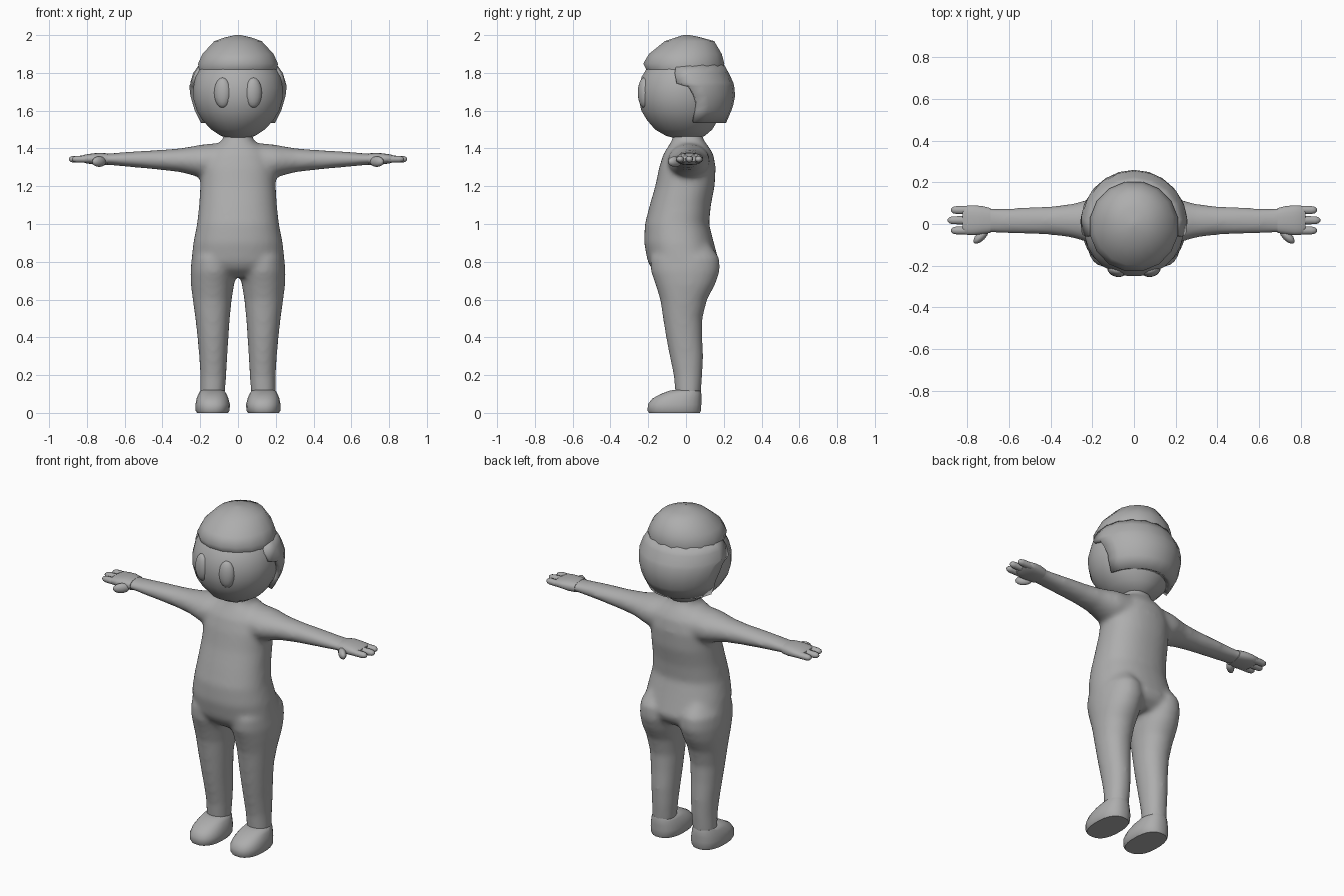
import bpy, bmesh, math
from mathutils import Matrix, Vector

grey = bpy.data.materials.new("plain grey")
grey.diffuse_color = (0.42, 0.42, 0.42, 1)


def loft(bm, rings, axis="z", n=24, power=2.0, flip=1):
    """Capped tube; each ring is (position, a_min, a_max, b_min, b_max)."""
    rows = []
    for t, a0, a1, b0, b1 in rings:
        row = []
        for k in range(n):
            ang = 2 * math.pi * (k + 0.5) / n
            c, s = math.cos(ang), math.sin(ang)
            a = (a0 + a1) / 2 + (a1 - a0) / 2 * math.copysign(abs(c) ** (2 / power), c)
            b = (b0 + b1) / 2 + (b1 - b0) / 2 * math.copysign(abs(s) ** (2 / power), s)
            co = (a * flip, b, t) if axis == "z" else (t * flip, a, b)
            row.append(bm.verts.new(co))
        rows.append(row)
    for lo, hi in zip(rows, rows[1:]):
        for k in range(n):
            m = (k + 1) % n
            bm.faces.new((lo[k], lo[m], hi[m], hi[k]))
    bm.faces.new(rows[0][::-1])
    bm.faces.new(rows[-1])


def ellipsoid(bm, centre, radii, turn=0.0, seg=16):
    mat = (Matrix.Translation(Vector(centre)) @ Matrix.Rotation(turn, 4, "Z")
           @ Matrix.Diagonal((*radii, 1)))
    bmesh.ops.create_uvsphere(bm, u_segments=seg, v_segments=seg // 2 + 2, radius=1, matrix=mat)


def finish(name, bm, angle=60, mirror=False, recalc=True):
    if recalc:
        bmesh.ops.recalc_face_normals(bm, faces=bm.faces)
    me = bpy.data.meshes.new(name)
    bm.to_mesh(me)
    bm.free()
    ob = bpy.data.objects.new(name, me)
    bpy.context.collection.objects.link(ob)
    me.materials.append(grey)
    bpy.ops.object.select_all(action="DESELECT")
    ob.select_set(True)
    bpy.context.view_layer.objects.active = ob
    bpy.ops.object.shade_smooth_by_angle(angle=math.radians(angle))
    if mirror:
        ob.modifiers.new("mirror", "MIRROR")
    return ob


# Body: torso, arms and legs fused into one soft skin
bm = bmesh.new()
torso = [(.72, .14, -.13, .11), (.76, .22, -.18, .16), (.80, .248, -.203, .175),
         (.90, .237, -.222, .148), (1.0, .217, -.218, .122), (1.1, .206, -.192, .132),
         (1.2, .200, -.163, .152), (1.3, .198, -.142, .157), (1.37, .175, -.120, .145),
         (1.41, .135, -.095, .12), (1.435, .09, -.08, .10), (1.46, .076, -.068, .088),
         (1.50, .074, -.066, .086)]
loft(bm, [(z, -w, w, f, b) for z, w, f, b in torso], n=32, power=2.25)
arm = [(.10, -.10, .13, 1.23, 1.43), (.20, -.095, .125, 1.245, 1.42),
       (.25, -.08, .11, 1.26, 1.41), (.30, -.066, .097, 1.273, 1.402),
       (.40, -.053, .086, 1.285, 1.393), (.50, -.05, .081, 1.295, 1.388),
       (.60, -.047, .077, 1.304, 1.381), (.68, -.043, .077, 1.312, 1.374),
       (.72, -.046, .085, 1.312, 1.376)]
leg = [(.08, .07, .20, -.055, .077), (.20, .062, .20, -.066, .087),
       (.30, .056, .206, -.087, .092), (.40, .05, .215, -.106, .087),
       (.50, .043, .226, -.122, .087), (.60, .033, .24, -.137, .112),
       (.68, .02, .25, -.162, .155), (.75, .01, .252, -.187, .18),
       (.82, .02, .245, -.19, .178), (.90, .06, .20, -.14, .12)]
for side in (1, -1):
    loft(bm, arm, "x", flip=side)
    loft(bm, leg, "z", flip=side, power=2.1)
body = finish("body", bm)
fuse = body.modifiers.new("fuse", "REMESH")
fuse.mode = "VOXEL"
fuse.voxel_size = 0.013
fuse.use_smooth_shade = True
soften = body.modifiers.new("soften", "SMOOTH")
soften.factor = 0.5
soften.iterations = 12

# Hands: palm, three fingers and a thumb
bm = bmesh.new()
loft(bm, [(.69, -.043, .077, 1.312, 1.374), (.73, -.05, .087, 1.312, 1.377),
          (.77, -.054, .09, 1.316, 1.374), (.81, -.052, .088, 1.322, 1.368),
          (.825, -.04, .076, 1.33, 1.36)], "x", n=20, power=2.5)
for y, tip in ((.067, .878), (.018, .895), (-.031, .878)):
    loft(bm, [(x, y - r, y + r, 1.343 - r * .9, 1.343 + r * .9) for x, r in
              ((.78, .021), (tip - .025, .020), (tip - .009, .016), (tip, .007))], "x", n=10)
ellipsoid(bm, (.735, -.058, 1.33), (.048, .022, .028), turn=-math.radians(45), seg=12)
finish("hands", bm, mirror=True)

# Shoes with flat soles
bm = bmesh.new()
loft(bm, [(0, .052, .218, -.197, .075), (.012, .044, .225, -.204, .08),
          (.045, .042, .226, -.203, .082), (.075, .05, .22, -.18, .082),
          (.10, .06, .21, -.135, .082), (.117, .072, .20, -.09, .078),
          (.122, .09, .18, -.06, .06)], n=24, power=2.4)
finish("shoes", bm, angle=50, mirror=True)

# Head
bm = bmesh.new()
head = [(1.455, .05, -.06, .07), (1.466, .09, -.105, .10), (1.50, .143, -.165, .14),
        (1.55, .19, -.208, .17), (1.60, .22, -.238, .19), (1.66, .237, -.252, .20),
        (1.72, .239, -.252, .20), (1.78, .227, -.236, .195), (1.83, .203, -.205, .18),
        (1.88, .16, -.16, .14)]
loft(bm, [(z, -w, w, f, b) for z, w, f, b in head], n=24)
finish("head", bm)

# Raised oval eyes
bm = bmesh.new()
ellipsoid(bm, (.082, -.222, 1.695), (.046, .032, .08), turn=math.radians(15))
finish("eyes", bm, mirror=True)

# Crown of the hair with a straight fringe
bm = bmesh.new()
crown = [(1.825, .195, -.19, .18), (1.818, .213, -.215, .20), (1.85, .215, -.23, .207),
         (1.90, .192, -.20, .193), (1.968, .128, -.115, .152), (1.988, .07, -.055, .08),
         (2.0, .015, -.015, .02)]
loft(bm, [(z, -w, w, f, b) for z, w, f, b in crown], n=16)
finish("hair_crown", bm, angle=75)

# Back hair: open shell, each row is (height, half width, depth, front limit)
bm = bmesh.new()
rows = []
for z, rx, ry, cut in ((1.535, .20, .212, .04), (1.60, .235, .24, .055),
                       (1.63, .245, .25, .06), (1.68, .256, .26, .045),
                       (1.73, .258, .255, .015), (1.75, .255, .25, -.05),
                       (1.80, .238, .226, -.06), (1.85, .203, .198, -.05)):
    start = math.asin(cut / ry)
    step = (math.pi - 2 * start) / 10
    rows.append([bm.verts.new((rx * math.cos(start + k * step),
                               ry * math.sin(start + k * step), z)) for k in range(11)])
for lo, hi in zip(rows, rows[1:]):
    for k in range(10):
        bm.faces.new((lo[k], lo[k + 1], hi[k + 1], hi[k]))
hair = finish("hair_back", bm, recalc=False)
shell = hair.modifiers.new("thickness", "SOLIDIFY")
shell.thickness = 0.04
shell.offset = -1
